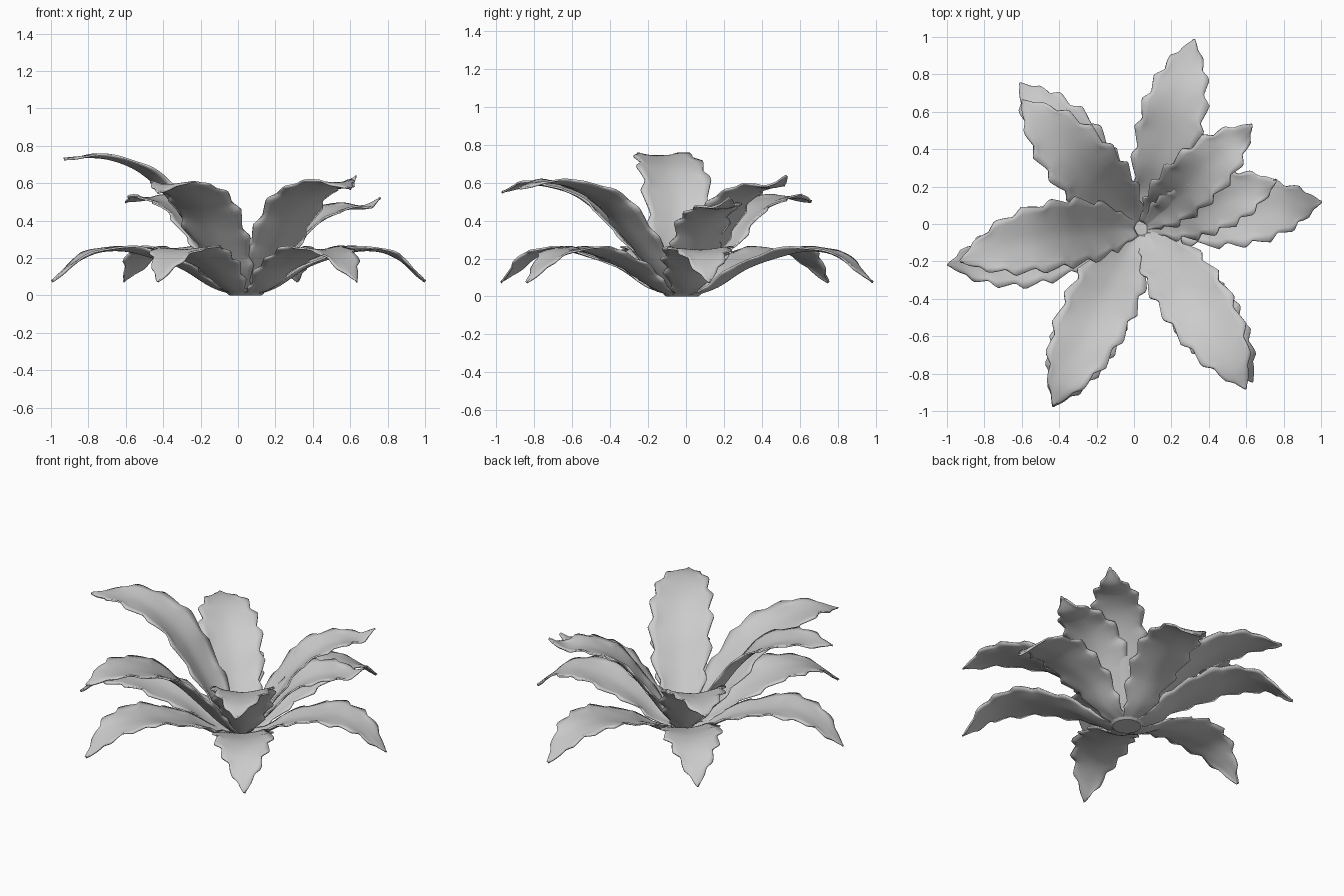
import bpy, bmesh, math
from mathutils import Vector

if "Cube" in bpy.data.objects:
    bpy.data.objects.remove(bpy.data.objects["Cube"])

# One plain grey for the whole plant
grey = bpy.data.materials.new("pale_grey")
grey.use_nodes = True
grey.diffuse_color = (0.6, 0.6, 0.6, 1)
grey.node_tree.nodes["Principled BSDF"].inputs["Base Color"].default_value = (0.6, 0.6, 0.6, 1)

CENTRE = Vector((0.04, -0.02, 0))
ROWS, COLS = 64, 10


def sample(points, t):
    """Smooth curve through evenly spaced values."""
    n = len(points) - 1
    i = min(int(t * n), n - 1)
    f = t * n - i
    a, b = points[i], points[i + 1]
    m0 = (b - points[i - 1]) / 2 if i > 0 else b - a
    m1 = (points[i + 2] - a) / 2 if i + 2 <= n else b - a
    return (a * (1 + 2 * f) * (1 - f) ** 2 + m0 * f * (1 - f) ** 2
            + b * f * f * (3 - 2 * f) + m1 * f * f * (f - 1))


def leaf(name, tip, reach, height, width, cup, bend, roll=0.0):
    """A toothed, cupped blade: reach and height are its midrib, width its half breadth."""
    target = Vector((tip[0], tip[1], 0)) - CENTRE
    length = target.length
    along = target.normalized()
    side = Vector((-along.y, along.x, 0))
    bm = bmesh.new()
    grid = []

    def rib(t):
        return Vector((sample(reach, t) * length, sample(height, t)))

    for r in range(ROWS + 1):
        t = r / ROWS
        p = rib(t)
        d = (rib(min(t + 0.01, 1)) - rib(max(t - 0.01, 0))).normalized()
        normal = along * -d.y + Vector((0, 0, d.x))
        row = []
        for c in range(COLS + 1):
            u = 2 * c / COLS - 1
            # teeth lean toward the tip and alternate between the two edges
            f = (t * 7.5 + (0.4 if u > 0 else 0)) % 1
            tooth = f / 0.7 if f < 0.7 else (1 - f) / 0.3
            half = sample(width, t) + 0.036 * (tooth - 0.5) * abs(u) ** 3 * min(1, 5 * t, 5 * (1 - t))
            half = max(half, 0.003)
            lift = cup * abs(u) ** 1.5 * math.sin(math.pi * min(1, t + 0.12))
            lift += 0.006 * math.sin(t * 22 + 3 * u) * u * u
            lift += roll * u * math.sin(math.pi * t) * (1 - t)
            row.append(bm.verts.new(CENTRE + along * p.x + Vector((0, 0, p.y)) + normal * lift
                                    + side * (u * half + bend * math.sin(math.pi * t))))
        grid.append(row)
    for a, b in zip(grid, grid[1:]):
        for c in range(COLS):
            bm.faces.new((a[c], b[c], b[c + 1], a[c + 1])).smooth = True
    bm.normal_update()
    if sum(f.normal.z for f in bm.faces) < 0:
        bmesh.ops.reverse_faces(bm, faces=bm.faces)
    mesh = bpy.data.meshes.new(name)
    bm.to_mesh(mesh)
    bm.free()
    mesh.materials.append(grey)
    ob = bpy.data.objects.new(name, mesh)
    bpy.context.collection.objects.link(ob)
    solid = ob.modifiers.new("thickness", "SOLIDIFY")
    solid.thickness = 0.01
    solid.offset = 0
    return ob


# Lower ring: six leaves that arch over and droop at the tip
low_reach = [0.06, 0.18, 0.33, 0.49, 0.64, 0.78, 0.9, 1.0]
low_height = [0.006, 0.05, 0.145, 0.205, 0.24, 0.228, 0.165, 0.075]
low_width = [0.05, 0.09, 0.14, 0.165, 0.168, 0.135, 0.08, 0.003]
low_tips = [("right_side", (1.0, 0.12), 0.0), ("back_a", (0.32, 0.985), 0.0),
            ("back_b", (-0.61, 0.75), 0.0), ("left_side", (-0.995, -0.22), 0.02),
            ("front_a", (-0.43, -0.975), -0.01), ("front_b", (0.635, -0.84), 0.0)]
for label, tip, bend in low_tips:
    leaf("lower_leaf_" + label, tip, low_reach, low_height, low_width, 0.025, bend)

# Upper ring: six leaves that rise steeply and level off, with their own heights
up_reach = [0.04, 0.15, 0.28, 0.42, 0.57, 0.73, 0.88, 1.0]
up_height = [0.01, 0.19, 0.45, 0.71, 0.89, 0.98, 1.0]
up_width = [0.045, 0.11, 0.165, 0.185, 0.183, 0.155, 0.09, 0.003]
up_tips = [
    ("tall", (-0.93, -0.2), 0.74, 0.73, 0.95, -0.045, 0.0),
    ("front_a", (-0.43, -0.97), 0.59, 0.55, 1.0, -0.015, 0.0),
    ("front_b", (0.6, -0.88), 0.6, 0.57, 0.97, 0.025, 0.0),
    ("side", (0.76, 0.23), 0.47, 0.52, 0.82, 0.0, 0.05),
    ("back_a", (0.63, 0.53), 0.58, 0.635, 0.8, 0.0, 0.0),
    ("back_b", (-0.6, 0.66), 0.52, 0.5, 0.95, 0.0, 0.0),
]
for label, tip, top, end, broad, bend, roll in up_tips:
    leaf("upper_leaf_" + label, tip, up_reach, [h * top for h in up_height] + [end],
         [w * broad for w in up_width], 0.04, bend, roll)

# Small flat crown where the leaves meet
bm = bmesh.new()
bmesh.ops.create_cone(bm, cap_ends=True, segments=16, radius1=0.085, radius2=0.1, depth=0.012)
mesh = bpy.data.meshes.new("crown")
bm.to_mesh(mesh)
bm.free()
mesh.materials.append(grey)
crown = bpy.data.objects.new("crown", mesh)
crown.location = CENTRE + Vector((0, 0, 0.006))
bpy.context.collection.objects.link(crown)
